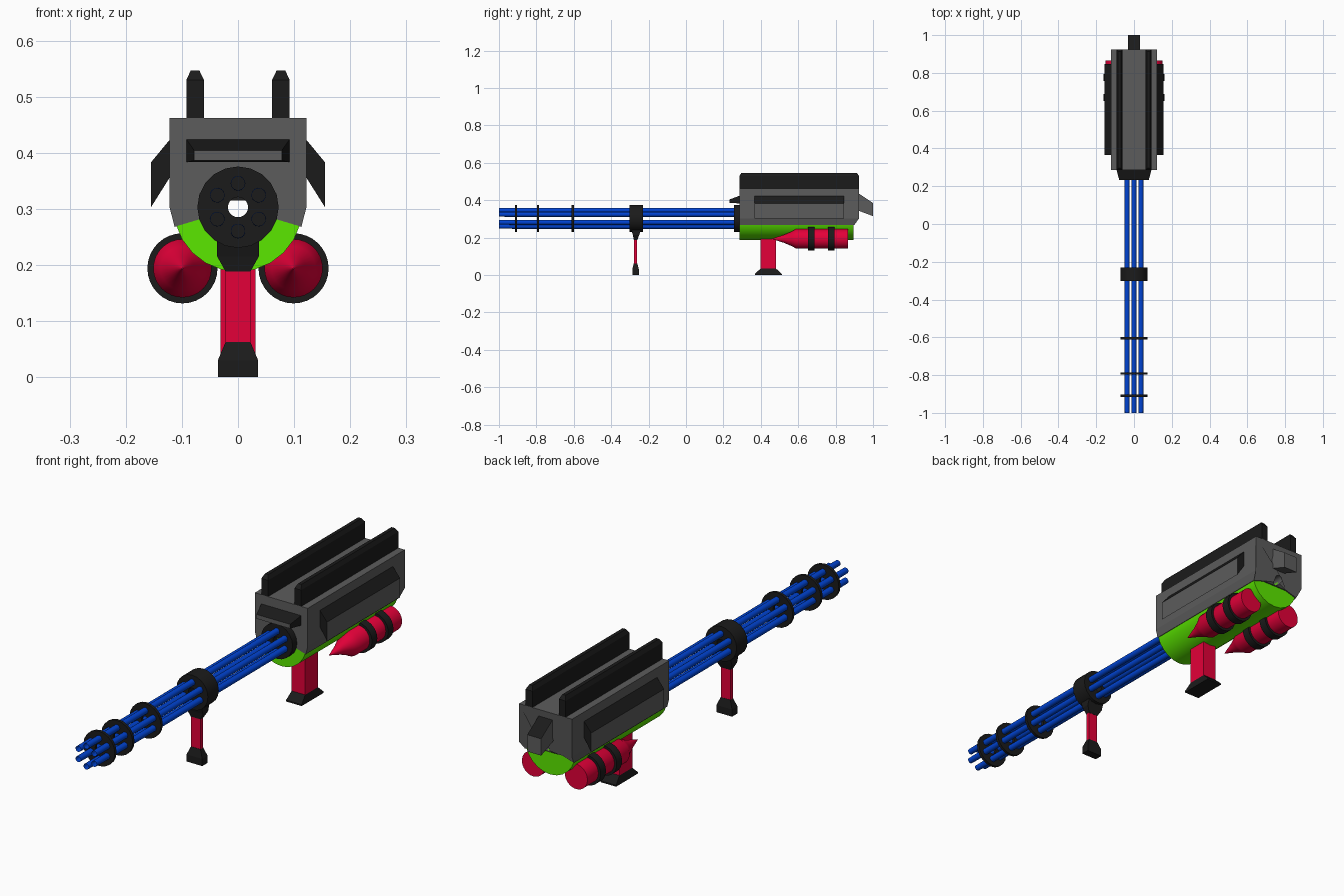
import bpy, bmesh, math

if "Cube" in bpy.data.objects:
    bpy.data.objects.remove(bpy.data.objects["Cube"])

AXIS_Z = 0.303   # height of the barrel axis


def mat(name, rgb):
    m = bpy.data.materials.new(name)
    m.diffuse_color = (*rgb, 1)
    m.use_nodes = True
    m.node_tree.nodes["Principled BSDF"].inputs["Base Color"].default_value = m.diffuse_color
    return m


GREY = mat("mid_grey", (0.107, 0.107, 0.107))
DARK = mat("dark_grey", (0.011, 0.011, 0.011))
GREEN = mat("bright_green", (0.105, 0.8, 0.0))
RED = mat("crimson", (0.77, 0.0, 0.04))
BLUE = mat("blue", (0.0, 0.056, 0.64))


def finish(name, bm, *mats, rule=None, smooth=False):
    """Make an object; rule(normal) picks the material index of each face."""
    bmesh.ops.recalc_face_normals(bm, faces=bm.faces)
    bm.normal_update()
    if rule:
        for f in bm.faces:
            f.material_index = rule(f.normal)
    me = bpy.data.meshes.new(name)
    bm.to_mesh(me)
    bm.free()
    for m in mats:
        me.materials.append(m)
    ob = bpy.data.objects.new(name, me)
    bpy.context.collection.objects.link(ob)
    if smooth:
        bpy.ops.object.select_all(action='DESELECT')
        ob.select_set(True)
        bpy.context.view_layer.objects.active = ob
        bpy.ops.object.shade_smooth_by_angle(angle=math.radians(32))
    return ob


def loft(name, loops, *mats, caps=True, closed=False, rule=None, smooth=False):
    """Skin a list of equal-length point loops."""
    bm = bmesh.new()
    rings = [[bm.verts.new(p) for p in lp] for lp in loops]
    n = len(rings[0])
    pairs = list(zip(rings, rings[1:]))
    if closed:
        pairs.append((rings[-1], rings[0]))
    for a, b in pairs:
        for i in range(n):
            j = (i + 1) % n
            bm.faces.new((a[i], a[j], b[j], b[i]))
    if caps and not closed:
        bm.faces.new(rings[0])
        bm.faces.new(rings[-1])
    return finish(name, bm, *mats, rule=rule, smooth=smooth)


def circle(x, y, z, r, n):
    return [(x + r * math.sin(2 * math.pi * i / n), y,
             z + r * math.cos(2 * math.pi * i / n)) for i in range(n)]


def turned(name, x, z, profile, m, n=24, **kw):
    """Turned part along y; profile is a list of (y, radius)."""
    return loft(name, [circle(x, y, z, r, n) for y, r in profile], m, smooth=True, **kw)


def ring(name, y0, y1, r, hole=0.018, x=0, z=AXIS_Z, n=20):
    return turned(name, x, z, [(y0, hole), (y0, r), (y1, r), (y1, hole)], DARK, n, closed=True)


def rect_y(y, x, z0, z1):
    return [(-x, y, z0), (x, y, z0), (x, y, z1), (-x, y, z1)]


def column(name, levels, m):
    """Upright block; levels are (z, half width x, y0, y1)."""
    return loft(name, [[(-x, a, z), (x, a, z), (x, b, z), (-x, b, z)]
                       for z, x, a, b in levels], m)


# Housing with a tapered lower edge and a raised channel underneath
half = [(0.122, 0.462), (0.122, 0.303), (0.113, 0.268), (0.06, 0.284)]
outline = half + [(-x, z) for x, z in reversed(half)]
housing = loft("housing", [
    [(x, 0.285, z) for x, z in outline],
    [(x, 0.925 if z > 0.3 else 0.9, z) for x, z in outline]], GREY)

# Rounded green belly
belly = turned("belly", 0, AXIS_Z, [(0.286, 0.115), (0.895, 0.115)], GREEN, 24)

# Bore running through the housing and belly
bore = turned("bore_cutter", 0, AXIS_Z, [(0.1, 0.018), (1.2, 0.018)], DARK, 20)
bore.hide_render = True
bore.hide_viewport = True
for part in (housing, belly):
    mod = part.modifiers.new("bore", 'BOOLEAN')
    mod.operation = 'DIFFERENCE'
    mod.solver = 'EXACT'
    mod.object = bore

# Tapered front hood with a grey end plate
loft("front_hood", [rect_y(0.286, 0.092, 0.383, 0.424),
                    rect_y(0.232, 0.078, 0.386, 0.404)], DARK, GREY,
     rule=lambda n: int(n.y < -0.9))

# Drooping rear stub with a dark top
loft("rear_stub", [rect_y(0.92, 0.032, 0.345, 0.438),
                   rect_y(1.0, 0.032, 0.315, 0.385)], GREY, DARK,
     rule=lambda n: int(n.z > 0.3))

for s, side in ((-1, "left"), (1, "right")):
    # Top rail with chamfered crown
    c = s * 0.0765
    loft(side + "_top_rail", [
        [(c - w, 0.285 + e, z), (c + w, 0.285 + e, z),
         (c + w, 0.925 - e, z), (c - w, 0.925 - e, z)]
        for z, w, e in ((0.46, 0.0155, 0), (0.53, 0.0155, 0), (0.547, 0.0075, 0.012))], DARK)

    # Side awning: dark with a grey outer plate
    fin = [(0.121, 0.424), (0.155, 0.383), (0.155, 0.303), (0.121, 0.357)]
    loft(side + "_side_awning", [[(s * x, y, z) for x, z in fin] for y in (0.365, 0.846)],
         DARK, GREY, rule=lambda n, s=s: int(n.x * s > 0.95))

    # Rocket pod with a slim pointed nose and two bands
    px, pz = s * 0.099, 0.194
    turned(side + "_rocket", px, pz,
           [(0.46, 0.001), (0.525, 0.022), (0.565, 0.039), (0.588, 0.052), (0.865, 0.052)],
           RED, 32)
    for i, y in enumerate((0.652, 0.758)):
        ring(f"{side}_rocket_band_{i + 1}", y, y + 0.035, 0.0625, 0.05, px, pz, 32)

# Six open barrels around the axis
for i in range(6):
    a = math.radians(60 * i)
    turned(f"barrel_{i + 1}", 0.0425 * math.sin(a), AXIS_Z + 0.0425 * math.cos(a),
           [(-1.0, 0.0122), (-0.92, 0.013), (0.27, 0.013)], BLUE, 16, caps=False)

# Barrel plates, grip collar and housing flange
for i, y in enumerate((-0.915, -0.797, -0.611)):
    ring(f"barrel_plate_{i + 1}", y, y + 0.012, 0.0725)
ring("grip_collar", -0.302, -0.23, 0.0725)
ring("housing_flange", 0.256, 0.29, 0.0725)

# Front grip
column("front_grip_neck", [(0.188, 0.022, -0.279, -0.26), (0.215, 0.037, -0.284, -0.25),
                           (0.25, 0.037, -0.295, -0.238)], DARK)
column("front_grip", [(0.05, 0.022, -0.278, -0.261), (0.2, 0.022, -0.278, -0.261)], RED)
column("front_grip_foot", [(0, 0.036, -0.287, -0.252), (0.03, 0.036, -0.287, -0.252),
                           (0.063, 0.022, -0.279, -0.26)], DARK)

# Rear grip
column("rear_grip", [(0.03, 0.031, 0.398, 0.482), (0.21, 0.031, 0.398, 0.482)], RED)
column("rear_grip_foot", [(0, 0.036, 0.368, 0.512), (0.006, 0.036, 0.368, 0.512),
                          (0.034, 0.031, 0.398, 0.482)], DARK)
